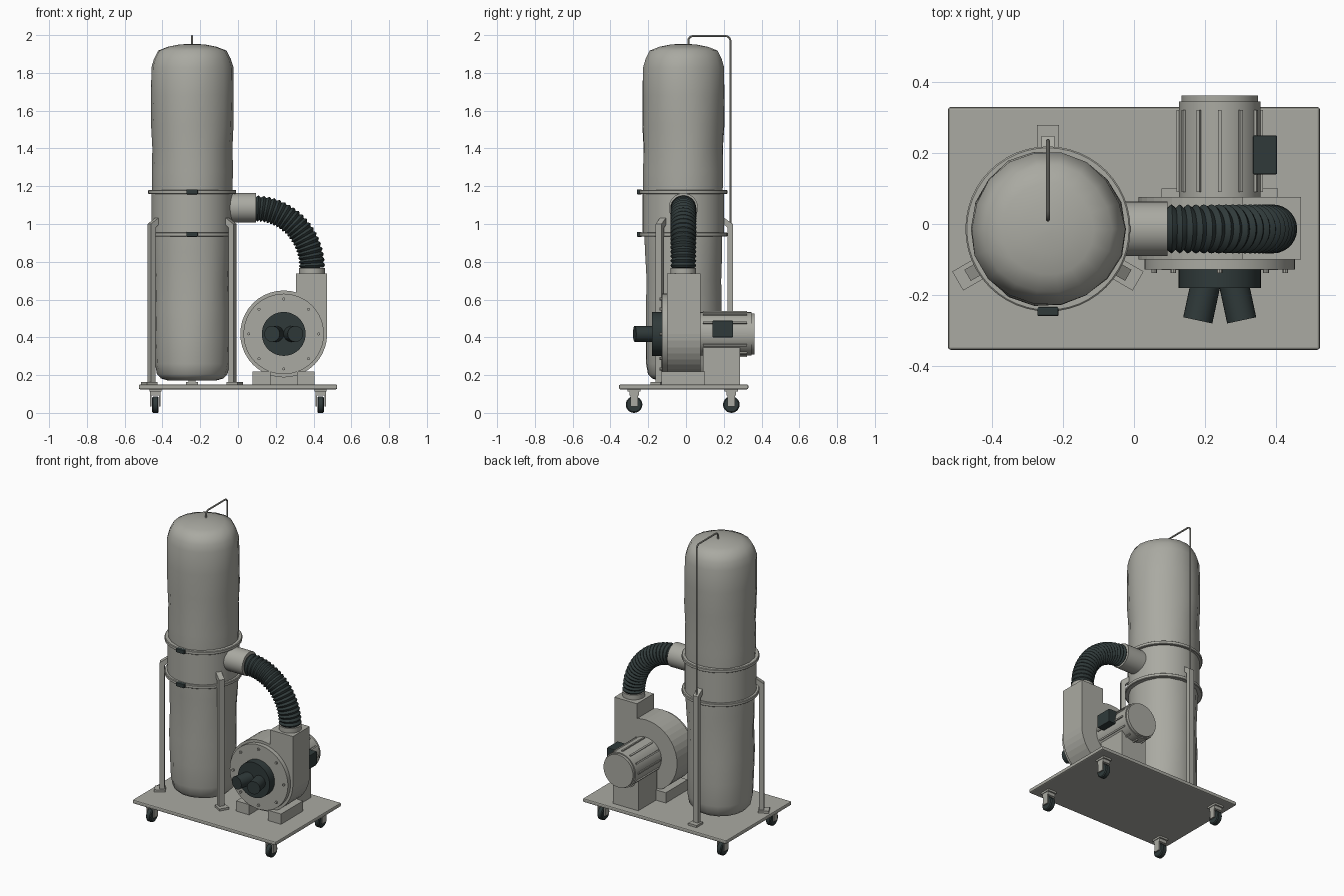
import bpy, bmesh, math
from mathutils import Vector, Matrix

if "Cube" in bpy.data.objects:
    bpy.data.objects.remove(bpy.data.objects["Cube"])


def material(name, rgb):
    m = bpy.data.materials.new(name)
    m.diffuse_color = (*rgb, 1)
    m.use_nodes = True
    m.node_tree.nodes["Principled BSDF"].inputs["Base Color"].default_value = m.diffuse_color
    return m


GREY = material("warm_grey", (0.40, 0.40, 0.36))
DARK = material("dark_rubber", (0.029, 0.042, 0.042))


def finish(name, bm, mat, smooth=True, angle=35):
    bmesh.ops.recalc_face_normals(bm, faces=bm.faces[:])
    mesh = bpy.data.meshes.new(name)
    bm.to_mesh(mesh)
    bm.free()
    mesh.materials.append(mat)
    ob = bpy.data.objects.new(name, mesh)
    bpy.context.collection.objects.link(ob)
    if smooth:
        bpy.ops.object.select_all(action='DESELECT')
        ob.select_set(True)
        bpy.context.view_layer.objects.active = ob
        bpy.ops.object.shade_smooth_by_angle(angle=math.radians(angle))
    return ob


def tube(name, pts, radii, mat, segs=32, ref=(1, 0, 0), smooth=True, angle=35, wobble=None):
    """Capped round section swept along a path; ref is a fixed side direction."""
    pts = [Vector(p) for p in pts]
    if not isinstance(radii, (list, tuple)):
        radii = [radii] * len(pts)
    bm, rings = bmesh.new(), []
    for i, p in enumerate(pts):
        t = (pts[min(i + 1, len(pts) - 1)] - pts[max(i - 1, 0)]).normalized()
        n = t.cross(Vector(ref)).normalized()
        s = n.cross(t)
        ring = []
        for k in range(segs):
            a = math.tau * k / segs
            r = radii[i] * (wobble(a, p.z) if wobble else 1)
            ring.append(bm.verts.new(p + s * r * math.cos(a) + n * r * math.sin(a)))
        rings.append(ring)
    for a, b in zip(rings, rings[1:]):
        for k in range(segs):
            j = (k + 1) % segs
            bm.faces.new((a[k], a[j], b[j], b[k]))
    bm.faces.new(rings[0])
    bm.faces.new(rings[-1])
    return finish(name, bm, mat, smooth, angle)


def box(name, lo, hi, mat, bevel=0.0, turn=None):
    lo, hi = Vector(lo), Vector(hi)
    bm = bmesh.new()
    bmesh.ops.create_cube(bm, size=1)
    for v in bm.verts:
        v.co = (lo + hi) / 2 + v.co * (hi - lo)
    if bevel:
        bmesh.ops.bevel(bm, geom=bm.edges[:], offset=bevel, segments=2, profile=0.5, affect='EDGES')
    if turn:
        bm.transform(turn)
    return finish(name, bm, mat, smooth=False)


def prism(name, outline, width, mat, turn):
    """Outline in x/z, extruded symmetrically along y, then placed."""
    bm = bmesh.new()
    f = bm.faces.new([bm.verts.new((x, -width / 2, z)) for x, z in outline])
    ext = bmesh.ops.extrude_face_region(bm, geom=[f])["geom"]
    for v in ext:
        if isinstance(v, bmesh.types.BMVert):
            v.co.y += width
    bm.transform(turn)
    return finish(name, bm, mat, smooth=False)


# ---- Base plate and casters
box("base_plate", (-0.525, -0.355, 0.125), (0.525, 0.33, 0.15), GREY, 0.007)
for x in (-0.437, 0.437):
    for y in (-0.275, 0.24):
        box("caster_plate", (x - 0.032, y - 0.035, 0.113), (x + 0.032, y + 0.035, 0.126), GREY)
        box("caster_fork_top", (x - 0.028, y - 0.025, 0.092), (x + 0.028, y + 0.025, 0.114), GREY)
        for s in (-1, 1):
            cx = x + s * 0.024
            box("caster_fork_arm", (cx - 0.004, y - 0.02, 0.035), (cx + 0.004, y + 0.02, 0.1), GREY)
        tube("caster_wheel", [(x + d, y, 0.044) for d in (-0.017, -0.012, 0.012, 0.017)],
             [0.038, 0.044, 0.044, 0.038], DARK, 24, ref=(0, 1, 0))

# ---- Filter column
CX, CY = -0.243, -0.014


def lathe(name, profile, mat, segs=48, **kw):
    return tube(name, [(CX, CY, z) for r, z in profile], [r for r, z in profile], mat, segs, **kw)


def cloth(a, z):
    return 1 + 0.012 * math.sin(3 * a + 5 * z) + 0.008 * math.sin(5 * a - 9 * z)


lathe("upper_filter_bag",
      [(0.212, 1.17), (0.215, 1.28), (0.212, 1.4), (0.218, 1.52), (0.219, 1.68), (0.217, 1.83),
       (0.203, 1.875), (0.181, 1.918), (0.13, 1.938), (0.07, 1.95), (0.012, 1.954)],
      GREY, 18, angle=60, wobble=cloth)
lathe("lower_collection_bag",
      [(0.13, 0.172), (0.165, 0.182), (0.187, 0.205), (0.197, 0.26), (0.2, 0.4), (0.203, 0.55),
       (0.2, 0.7), (0.207, 0.85), (0.209, 0.945)],
      GREY, 18, angle=60, wobble=cloth)
lathe("drum", [(0.216, 0.94), (0.216, 1.175)], GREY)
for z in (0.945, 1.17):
    lathe("clamp_band", [(0.229, z - 0.011), (0.233, z - 0.008), (0.233, z + 0.008), (0.229, z + 0.011)], GREY)
    box("band_latch", (CX - 0.03, CY - 0.246, z - 0.013), (CX + 0.03, CY - 0.22, z + 0.013), DARK, 0.004)

# ---- Three legs around the column
for deg in (90, 210, 330):
    turn = Matrix.Translation((CX, CY, 0)) @ Matrix.Rotation(math.radians(deg), 4, 'Z')
    prism("column_leg", [(0.234, 0.15), (0.262, 0.15), (0.262, 1.0), (0.212, 1.035),
                         (0.206, 1.005), (0.234, 0.98)], 0.036, GREY, turn)
    box("leg_foot", (0.228, -0.031, 0.15), (0.294, 0.031, 0.164), GREY, turn=turn)

# ---- Bag hanger rod
RY, RT, B = 0.235, 1.995, 0.025
rod = [(CX, RY, 0.95)]
rod += [(CX, RY - B + B * math.cos(a), RT - B + B * math.sin(a)) for a in (0, 0.4, 0.8, 1.2, 1.57)]
rod += [(CX, 0.012 + B - B * math.sin(a), RT - B + B * math.cos(a)) for a in (0, 0.4, 0.8, 1.2, 1.57)]
rod.append((CX, 0.012, 1.94))
tube("hanger_rod", rod, 0.0055, GREY, 10)

# ---- Inlet pipe and ribbed hose
tube("drum_inlet_pipe", [(-0.1, CY, 1.086), (0.094, CY, 1.086)], 0.077, GREY, 40, ref=(0, 1, 0))
RIBS = 20
path, radii = [(0.08, CY, 1.082)], [0.06]
for i in range(RIBS * 4 + 1):
    a = math.pi / 2 * i / (RIBS * 4)
    path.append((0.094 + 0.298 * math.sin(a), CY, 0.768 + 0.314 * math.cos(a)))
    radii.append((0.059, 0.065, 0.069, 0.065)[i % 4])
tube("ribbed_hose", path, radii, DARK, 28, ref=(0, 1, 0), angle=30)
tube("hose_collar", [(0.392, CY, 0.72), (0.392, CY, 0.768)], 0.068, GREY, 36)

# ---- Blower housing
BX, BZ = 0.242, 0.418


def along_y(name, y0, y1, r, mat, segs=48, x=BX, z=BZ, **kw):
    return tube(name, [(x, y0, z), (x, y1, z)], r, mat, segs, **kw)


along_y("fan_housing", -0.1, 0.076, 0.23, GREY, 40, smooth=False)
box("fan_outlet_duct", (0.306, -0.1, BZ), (0.472, 0.076, 0.737), GREY)
along_y("front_flange", -0.128, -0.099, 0.213, GREY)
for k in range(8):
    a = math.tau * k / 8
    along_y("flange_bolt", -0.139, -0.12, 0.008, GREY, 8,
            x=BX + 0.185 * math.cos(a), z=BZ + 0.185 * math.sin(a))
for x0, x1 in ((0.078, 0.172), (0.312, 0.406)):
    box("housing_foot", (x0, -0.13, 0.148), (x1, 0.1, 0.218), GREY)

# ---- Twin suction inlet
along_y("suction_hub", -0.18, -0.12, 0.116, DARK)
for s in (-1, 1):
    tube("suction_pipe", [(BX + s * 0.038, -0.16, BZ), (BX + s * 0.062, -0.272, BZ)],
         0.042, DARK, 28, ref=(0, 0, 1))

# ---- Motor with ribs, pedestal and switch box
along_y("motor_body", 0.07, 0.346, 0.115, GREY)
along_y("motor_end_cap", 0.34, 0.363, 0.108, GREY)
for k in range(12):
    turn = Matrix.Translation((BX, 0, BZ)) @ Matrix.Rotation(math.tau * k / 12, 4, 'Y')
    box("motor_rib", (-0.005, 0.09, 0.108), (0.005, 0.322, 0.122), GREY, turn=turn)
box("motor_pedestal", (0.15, 0.09, 0.148), (0.334, 0.285, 0.345), GREY)
box("switch_box", (0.336, 0.14, 0.4), (0.404, 0.25, 0.488), DARK, 0.004)
